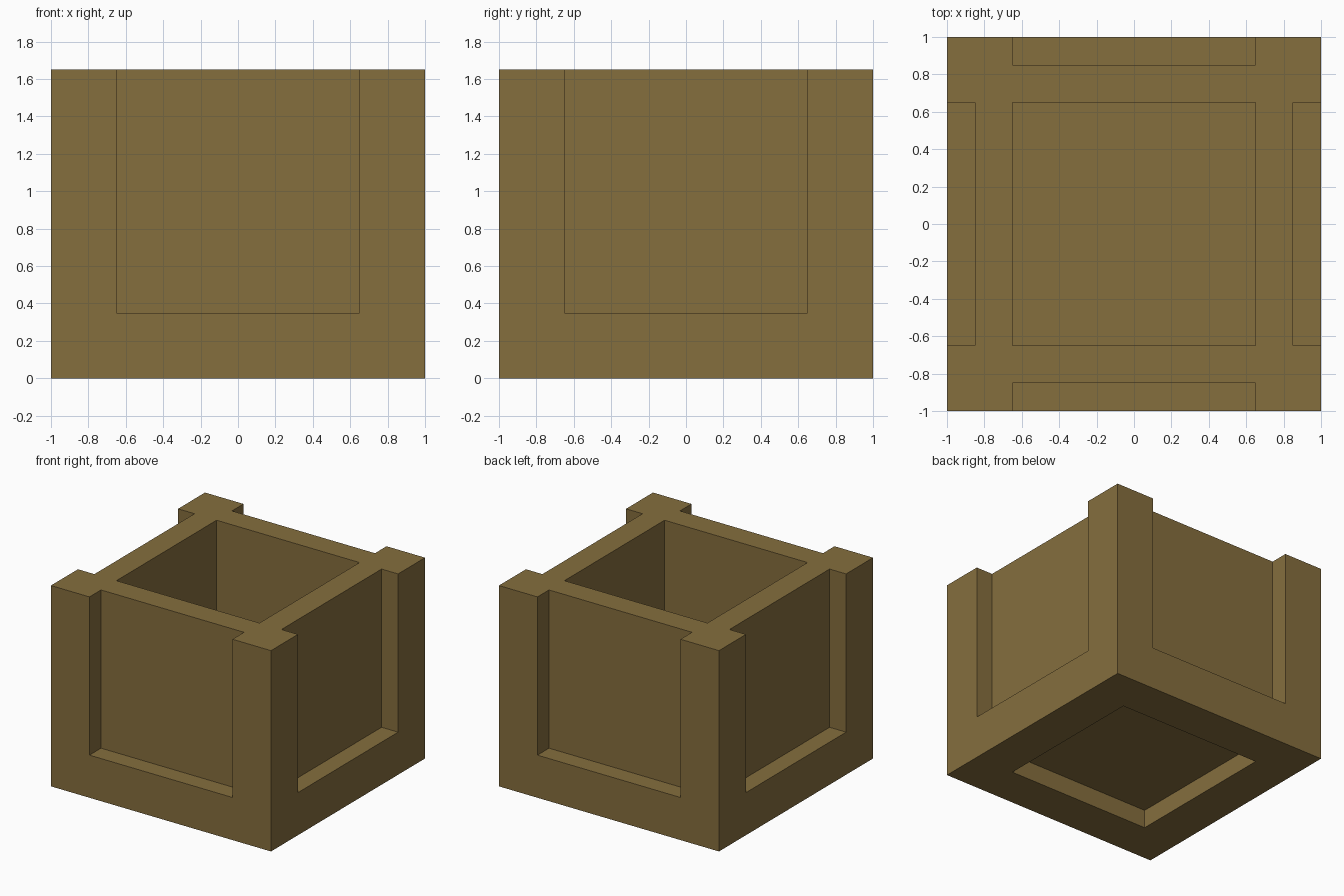
import bpy

if "Cube" in bpy.data.objects:
    bpy.data.objects.remove(bpy.data.objects["Cube"])

wood = bpy.data.materials.new("brown wood")
wood.diffuse_color = (0.235, 0.156, 0.048, 1)
wood.use_nodes = True
wood.node_tree.nodes["Principled BSDF"].inputs["Base Color"].default_value = wood.diffuse_color


def box(name, lo, hi):
    """Axis-aligned box between two corners."""
    bpy.ops.mesh.primitive_cube_add(size=1)
    ob = bpy.context.object
    ob.name = name
    ob.location = [(a + b) / 2 for a, b in zip(lo, hi)]
    ob.scale = [b - a for a, b in zip(lo, hi)]
    bpy.ops.object.transform_apply(location=True, rotation=True, scale=True)
    ob.data.materials.append(wood)
    return ob


H = 1.65      # height
W = 0.65      # half width of every opening
RAIL = 0.35   # bottom rail height
D = 0.85      # distance of side panels from the centre

# solid planter block
planter = box("planter_box", (-1, -1, 0), (1, 1, H))

# cutters: inner cavity, underside recess, four side panels open at the top
cutters = [
    box("cavity_cutter", (-W, -W, RAIL), (W, W, H + 0.3)),
    box("underside_cutter", (-W, -W, -0.3), (W, W, 0.15)),
]
for s, side in ((-1, "negative"), (1, "positive")):
    a, b = sorted((s * D, s * 1.3))
    cutters.append(box(f"panel_cutter_y_{side}", (-W, a, RAIL), (W, b, H + 0.3)))
    cutters.append(box(f"panel_cutter_x_{side}", (a, -W, RAIL), (b, W, H + 0.3)))

# carve the block and discard the cutters
bpy.context.view_layer.objects.active = planter
for cutter in cutters:
    mod = planter.modifiers.new(cutter.name, 'BOOLEAN')
    mod.operation = 'DIFFERENCE'
    mod.solver = 'EXACT'
    mod.object = cutter
    bpy.ops.object.modifier_apply(modifier=mod.name)
    bpy.data.objects.remove(cutter)
